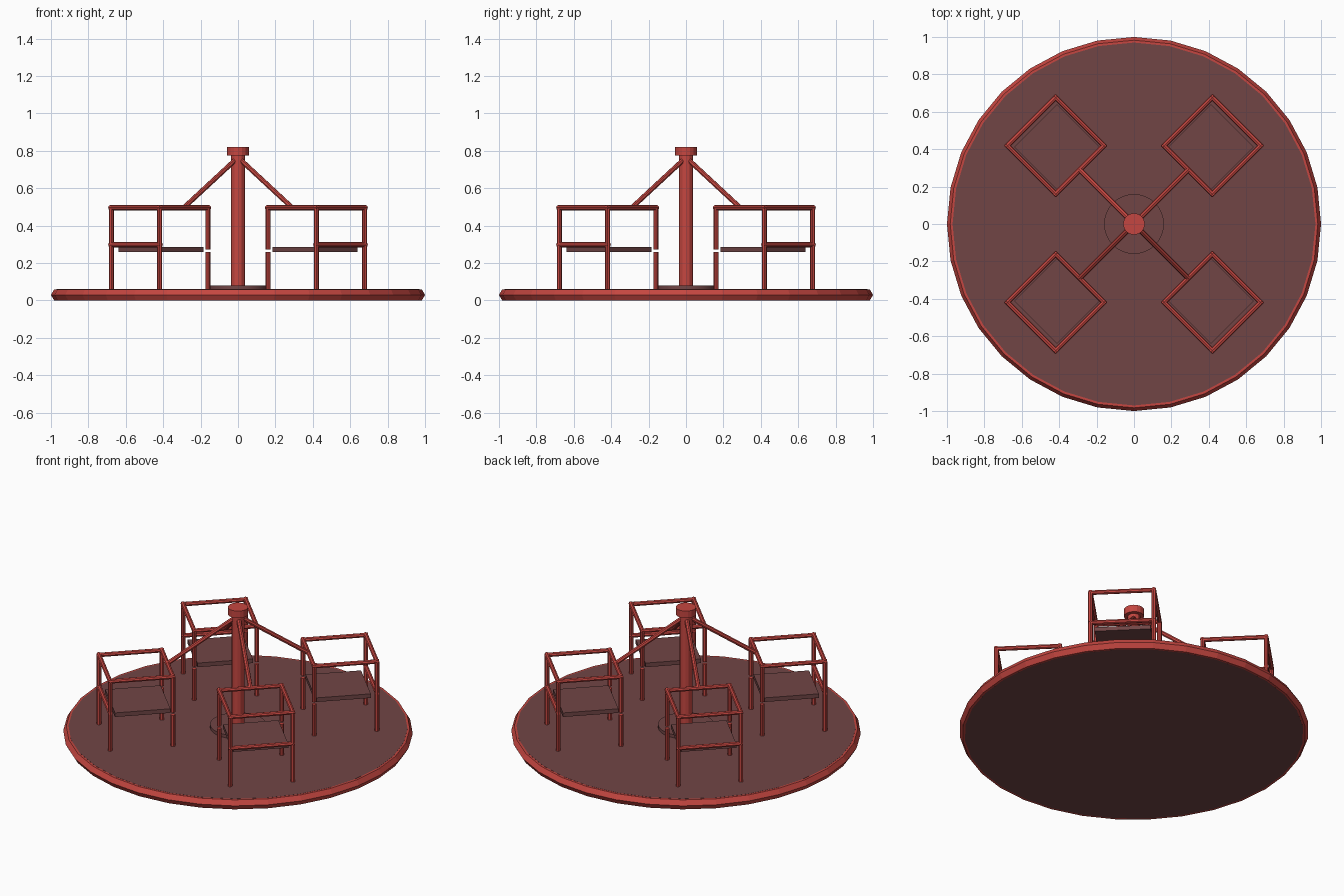
import bpy, math
from mathutils import Vector, Matrix

if "Cube" in bpy.data.objects:
    bpy.data.objects.remove(bpy.data.objects["Cube"])


def material(name, color):
    m = bpy.data.materials.new(name)
    m.diffuse_color = (*color, 1)
    m.use_nodes = True
    m.node_tree.nodes["Principled BSDF"].inputs["Base Color"].default_value = m.diffuse_color
    return m


RED = material("red paint", (0.56, 0.062, 0.052))
DARK = material("dark brown", (0.165, 0.06, 0.06))


def finish(name, mat):
    ob = bpy.context.object
    ob.name = name
    ob.data.materials.append(mat)
    return ob


def cylinder(name, radius, z0, z1, sides, mat):
    bpy.ops.mesh.primitive_cylinder_add(vertices=sides, radius=radius, depth=z1 - z0,
                                        location=(0, 0, (z0 + z1) / 2))
    ob = finish(name, mat)
    bpy.ops.object.shade_smooth_by_angle(angle=math.radians(20))
    return ob


def tube(name, a, b, spin, radius=0.0135):
    """Round bar between two points, turned about the centre column."""
    rot = Matrix.Rotation(spin, 3, 'Z')
    a, b = rot @ Vector(a), rot @ Vector(b)
    d = b - a
    bpy.ops.mesh.primitive_cylinder_add(vertices=8, radius=radius, depth=d.length,
                                        location=(a + b) / 2)
    ob = finish(name, RED)
    ob.rotation_euler = d.to_track_quat('Z', 'Y').to_euler()


# Platform with a six-sided rim
cylinder("platform", 0.97, 0.0, 0.0606, 32, DARK)
bpy.ops.mesh.primitive_torus_add(major_segments=32, minor_segments=6, major_radius=0.9655,
                                 minor_radius=0.0345, location=(0, 0, 0.03))
finish("platform_rim", RED)

# Centre column
cylinder("column_base", 0.16, 0.058, 0.08, 32, DARK)
cylinder("column", 0.037, 0.07, 0.79, 12, RED)
cylinder("column_cap", 0.058, 0.775, 0.82, 16, RED)

# Four seat frames, built along +x and turned onto the diagonals
INNER, OUTER, HALF = 0.41, 0.775, 0.182
TOP, MID, FLOOR = 0.496, 0.298, 0.055
for i in range(4):
    spin = math.radians(45 + 90 * i)
    for y in (-HALF, HALF):
        tube("outer_post", (OUTER, y, FLOOR), (OUTER, y, TOP), spin)
        tube("inner_post_lower", (INNER, y, FLOOR), (INNER, y, 0.258), spin)
        tube("inner_post_upper", (INNER, y, 0.274), (INNER, y, TOP), spin)
        tube("side_rail", (INNER - 0.011, y, TOP), (OUTER + 0.011, y, TOP), spin)
    for name, x, z in (("inner_rail", INNER, TOP), ("outer_rail", OUTER, TOP),
                       ("back_rail", OUTER, MID)):
        tube(name, (x, -HALF - 0.011, z), (x, HALF + 0.011, z), spin)
    # Strut from the column down to the inner rail
    tube("strut", (0, 0, 0.765), (INNER, 0, TOP), spin)
    # Seat board
    bpy.ops.mesh.primitive_cube_add(size=1)
    seat = finish("seat", DARK)
    seat.scale = (0.322, 0.322, 0.026)
    seat.location = Matrix.Rotation(spin, 3, 'Z') @ Vector((0.582, 0, 0.272))
    seat.rotation_euler.z = spin
